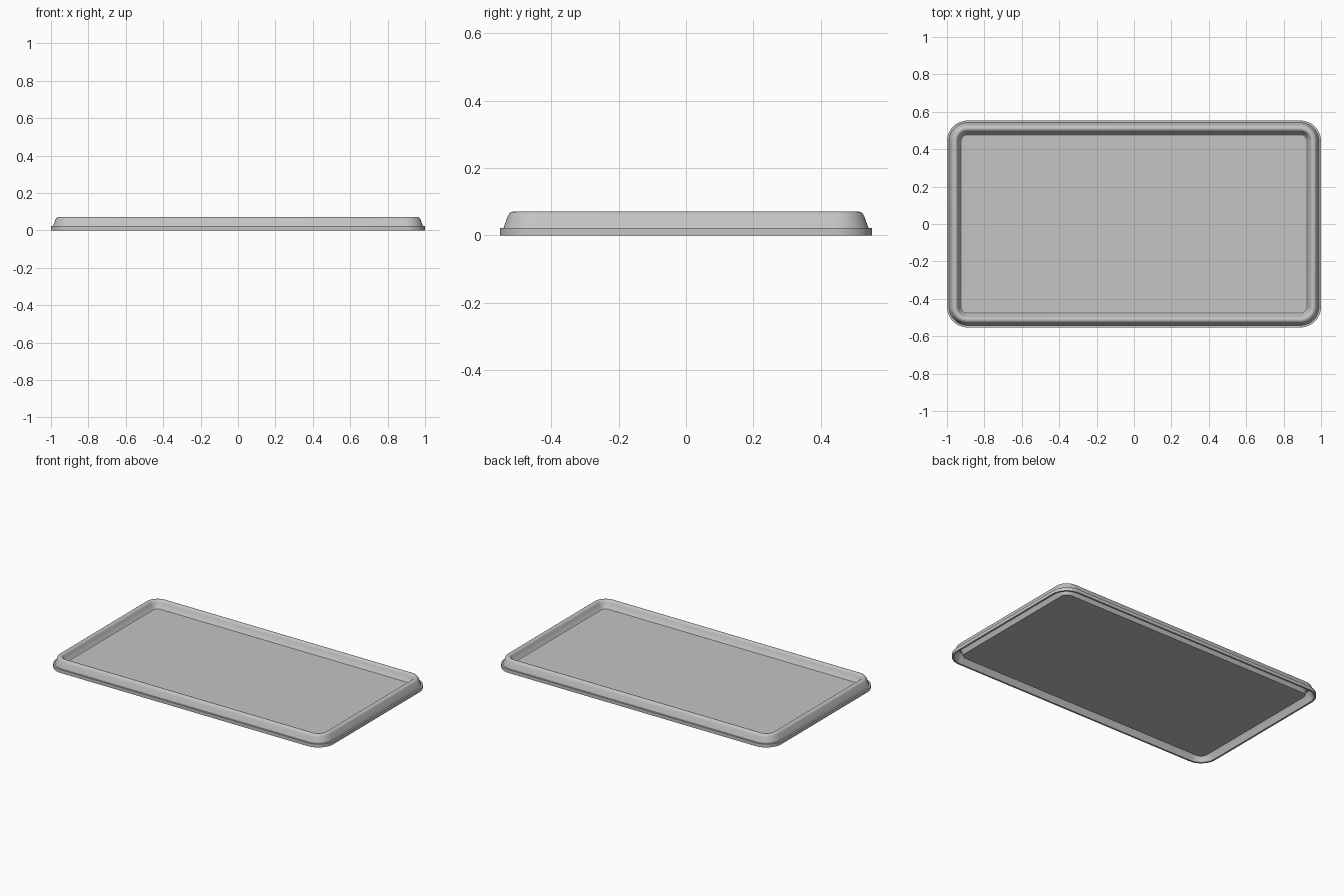
import bpy
import bmesh
import math

cube = bpy.data.objects.get("Cube")
if cube:
    bpy.data.objects.remove(cube)

HALF_X, HALF_Y, CORNER = 1.0, 0.553, 0.11
STEPS = 12

# Section of the tray: (inset from outer edge, height), floor top round to underside
PROFILE = [
    (0.076, 0.022), (0.072, 0.025), (0.060, 0.056), (0.056, 0.064),
    (0.051, 0.069), (0.045, 0.071), (0.039, 0.071), (0.033, 0.069),
    (0.028, 0.065), (0.024, 0.058), (0.011, 0.022),
    (0.0, 0.022), (0.0, 0.0), (0.012, 0.0),
    (0.020, 0.020), (0.033, 0.053), (0.038, 0.058), (0.045, 0.058),
    (0.050, 0.053), (0.066, 0.009),
]


def rounded_loop(bm, inset, z):
    """Ring of vertices along a rounded rectangle moved inward by inset."""
    ring = []
    for quarter, (sx, sy) in enumerate([(1, 1), (-1, 1), (-1, -1), (1, -1)]):
        for i in range(STEPS + 1):
            a = math.pi / 2 * (quarter + i / STEPS)
            r = CORNER - inset
            ring.append(bm.verts.new((sx * (HALF_X - CORNER) + r * math.cos(a),
                                      sy * (HALF_Y - CORNER) + r * math.sin(a), z)))
    return ring


# Pressed tray: floor panel, hollow raised rim and outer lip
bm = bmesh.new()
rings = [rounded_loop(bm, d, z) for d, z in PROFILE]
for a, b in zip(rings, rings[1:]):
    for i in range(len(a)):
        j = (i + 1) % len(a)
        bm.faces.new((a[i], b[i], b[j], a[j]))
bm.faces.new(rings[0])
bm.faces.new(rings[-1][::-1])
bmesh.ops.recalc_face_normals(bm, faces=bm.faces)

mesh = bpy.data.meshes.new("tray")
bm.to_mesh(mesh)
bm.free()
tray = bpy.data.objects.new("tray", mesh)
bpy.context.collection.objects.link(tray)

# Plain grey finish
grey = bpy.data.materials.new("plain grey")
grey.use_nodes = True
colour = (0.55, 0.55, 0.55, 1)
grey.diffuse_color = colour
grey.node_tree.nodes["Principled BSDF"].inputs["Base Color"].default_value = colour
mesh.materials.append(grey)

bpy.ops.object.select_all(action='DESELECT')
tray.select_set(True)
bpy.context.view_layer.objects.active = tray
bpy.ops.object.shade_smooth_by_angle(angle=math.radians(35))
